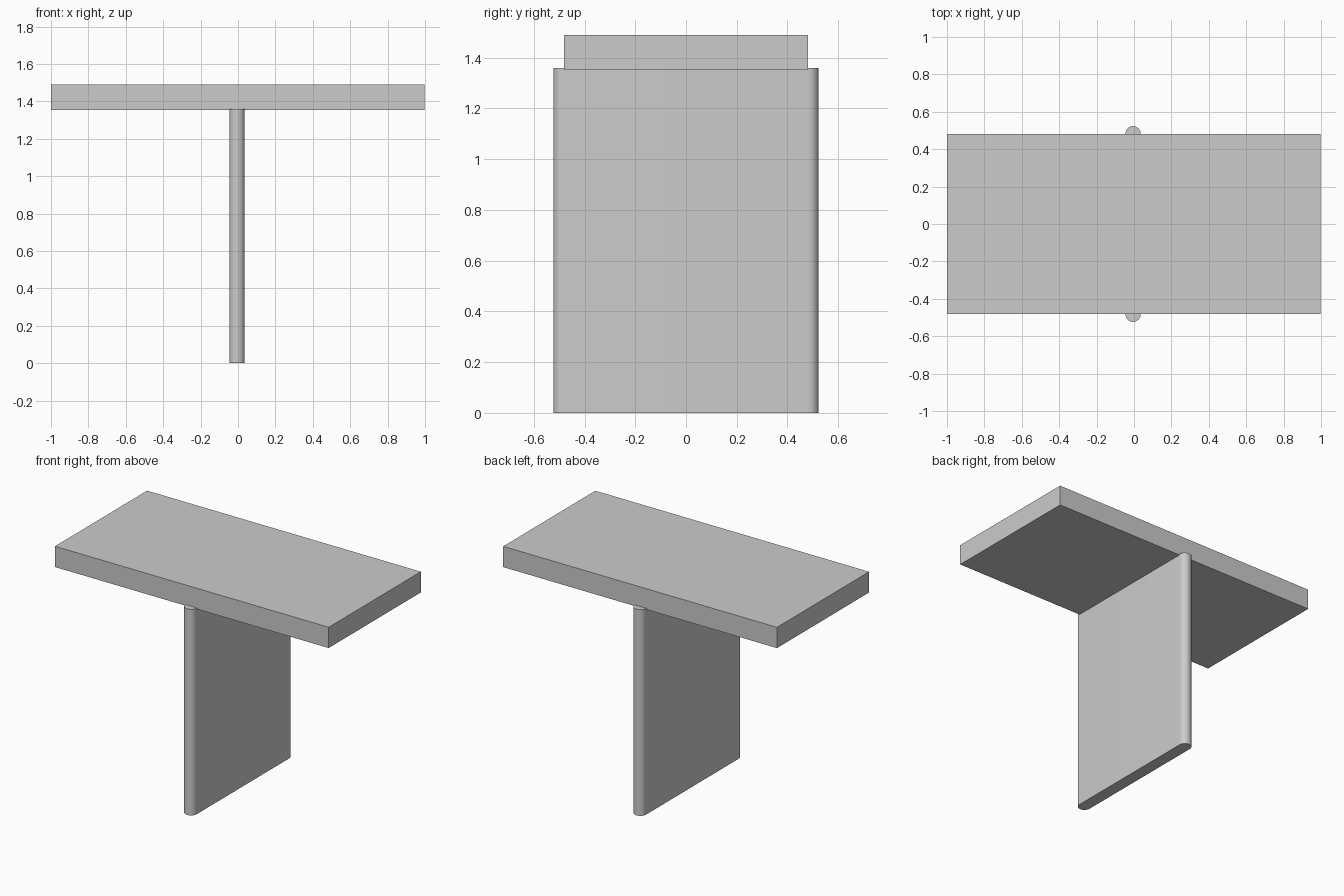
import bpy, bmesh, math

if "Cube" in bpy.data.objects:
    bpy.data.objects.remove(bpy.data.objects["Cube"])


def prism(name, outline, z0, z1):
    """Extrude a closed xy outline from z0 to z1."""
    bm = bmesh.new()
    base = bm.faces.new([bm.verts.new((x, y, z0)) for x, y in outline])
    ext = bmesh.ops.extrude_face_region(bm, geom=[base], use_keep_orig=True)
    for v in ext["geom"]:
        if isinstance(v, bmesh.types.BMVert):
            v.co.z = z1
    bmesh.ops.recalc_face_normals(bm, faces=bm.faces)
    mesh = bpy.data.meshes.new(name)
    bm.to_mesh(mesh)
    bm.free()
    obj = bpy.data.objects.new(name, mesh)
    bpy.context.collection.objects.link(obj)
    return obj


# Table top: plain rectangular slab
prism("table_top", [(-1, -0.48), (0.998, -0.48), (0.998, 0.48), (-1, 0.48)], 1.353, 1.49)

# Panel leg: flat sides with half-round front and back edges
R, HALF, CX, N = 0.041, 0.482, -0.005, 24
outline = []
for side, start in ((1, 0), (-1, math.pi)):
    for i in range(N + 1):
        a = start + math.pi * i / N
        outline.append((CX + R * math.cos(a), side * HALF + R * math.sin(a)))
leg = prism("panel_leg", outline, 0.0, 1.36)

# Smooth the rounded edges only
bpy.context.view_layer.objects.active = leg
leg.select_set(True)
bpy.ops.object.shade_smooth_by_angle(angle=math.radians(30))
